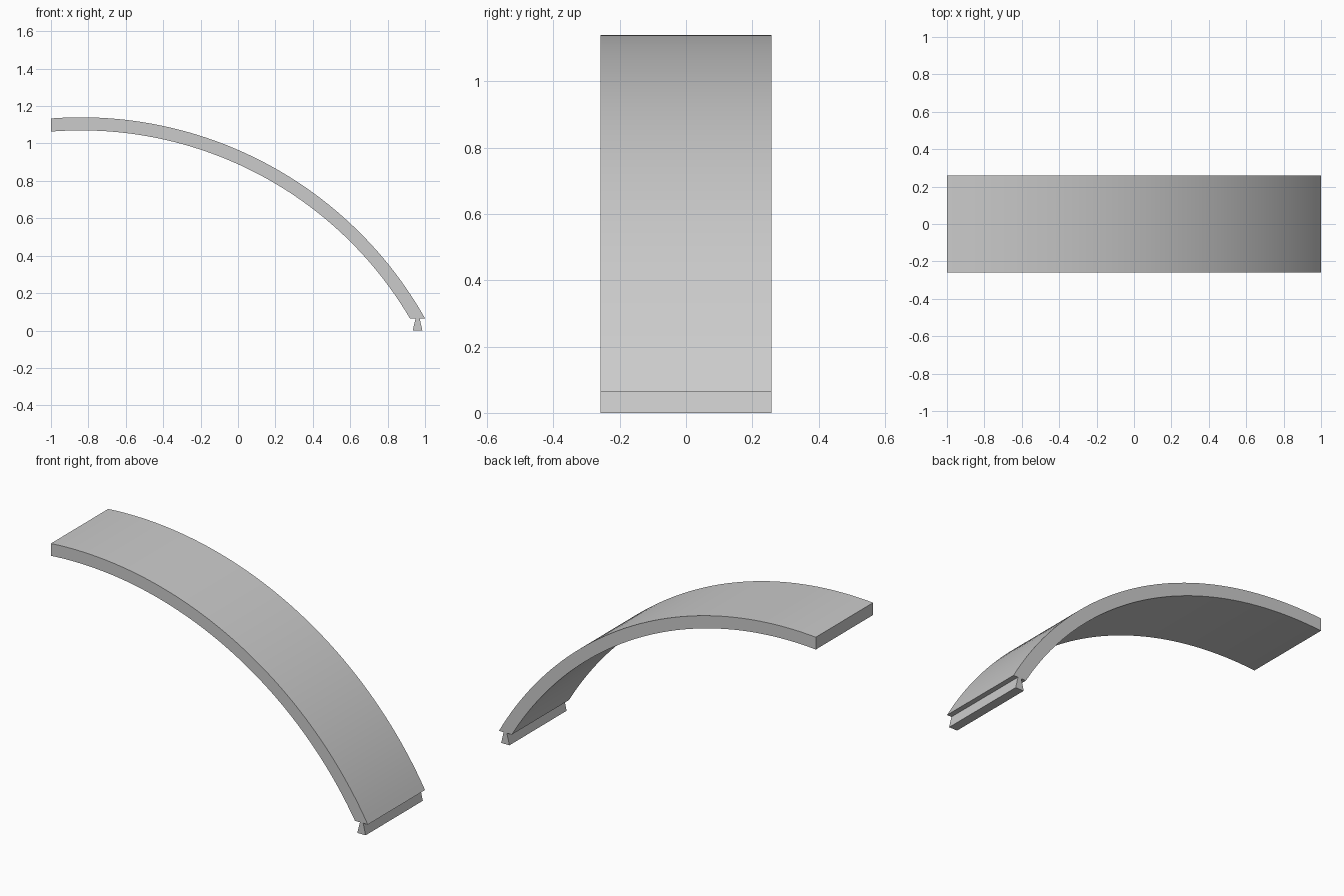
import bpy, bmesh, math

if "Cube" in bpy.data.objects:
    bpy.data.objects.remove(bpy.data.objects["Cube"])

HALF_WIDTH = 0.258
SEGMENTS = 48
CX, CZ = -0.84, -0.972          # centre of the arch circle
OUTER, INNER = 2.112, 2.042     # radii of the two curved faces
LEFT_X, BASE_Z = -1.0, 0.065    # vertical cut at the crown, level cut at the base

grey = bpy.data.materials.new("light grey")
grey.use_nodes = True
colour = (0.6, 0.6, 0.6, 1)
grey.diffuse_color = colour
grey.node_tree.nodes["Principled BSDF"].inputs["Base Color"].default_value = colour


def arc(radius):
    """Points from the crown cut down to the level base cut."""
    start = math.acos((LEFT_X - CX) / radius)
    end = math.asin((BASE_Z - CZ) / radius)
    angles = [start + (end - start) * i / SEGMENTS for i in range(SEGMENTS + 1)]
    return [(CX + radius * math.cos(a), CZ + radius * math.sin(a)) for a in angles]


def prism(name, upper, lower):
    """Extrude the strip between two point rows across the full width."""
    bm = bmesh.new()
    rows = [[bm.verts.new((x, -HALF_WIDTH, z)) for x, z in row] for row in (upper, lower)]
    top, bottom = rows
    faces = [bm.faces.new((top[i], bottom[i], bottom[i + 1], top[i + 1]))
             for i in range(len(top) - 1)]
    grown = bmesh.ops.extrude_face_region(bm, geom=faces, use_keep_orig=True)
    moved = [g for g in grown["geom"] if isinstance(g, bmesh.types.BMVert)]
    bmesh.ops.translate(bm, verts=moved, vec=(0, 2 * HALF_WIDTH, 0))
    bmesh.ops.recalc_face_normals(bm, faces=bm.faces)
    mesh = bpy.data.meshes.new(name)
    bm.to_mesh(mesh)
    bm.free()
    mesh.materials.append(grey)
    obj = bpy.data.objects.new(name, mesh)
    bpy.context.collection.objects.link(obj)
    return obj


# Curved arch panel
arch = prism("arch_panel", arc(OUTER), arc(INNER))
bpy.ops.object.select_all(action="DESELECT")
arch.select_set(True)
bpy.context.view_layer.objects.active = arch
bpy.ops.object.shade_smooth_by_angle(angle=math.radians(30))

# Dovetail tongue under the base, narrow at the neck
prism("dovetail_tongue",
      [(0.95, BASE_Z), (0.971, BASE_Z)],
      [(0.934, 0), (0.986, 0)])
